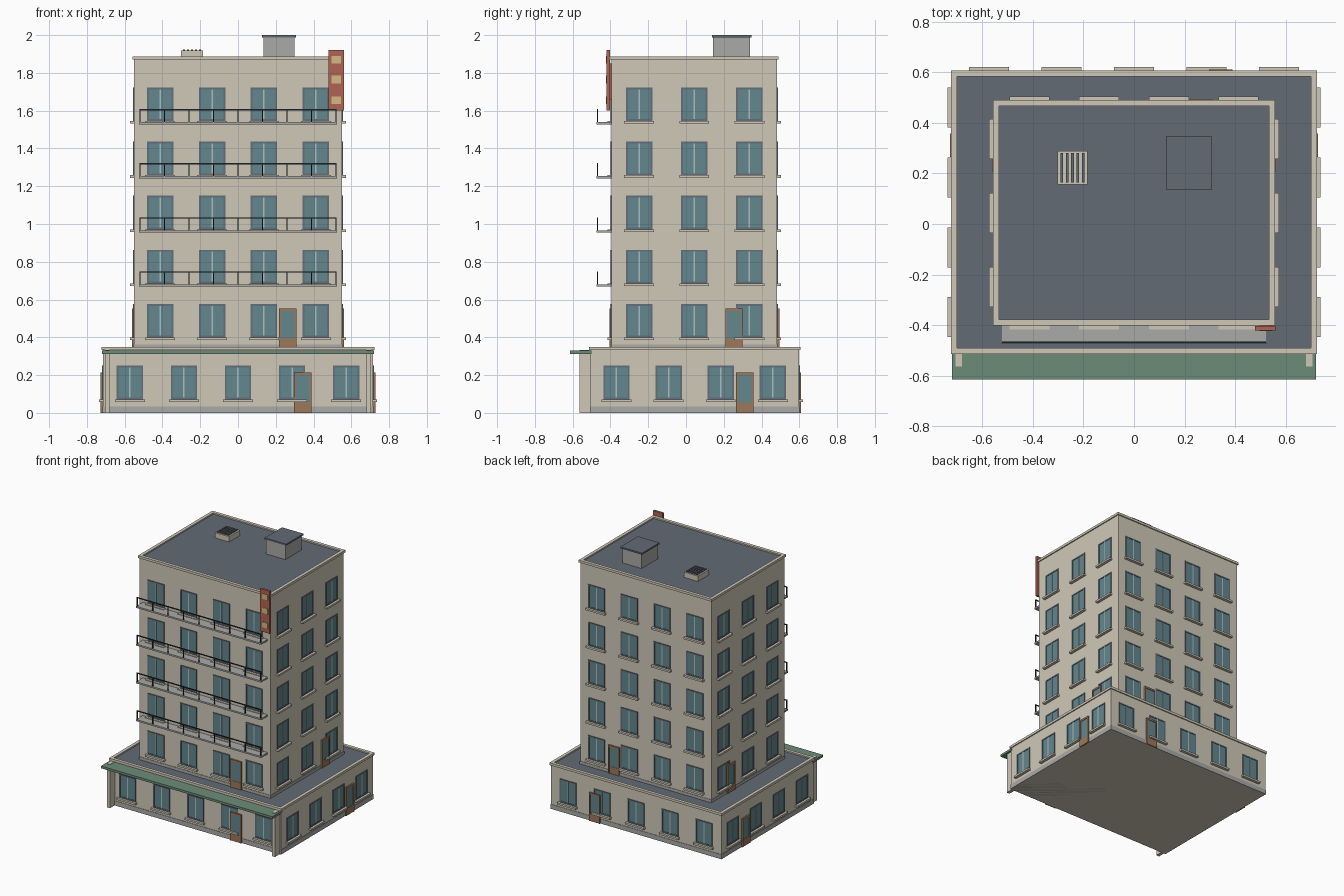
import bpy, bmesh

if "Cube" in bpy.data.objects:
    bpy.data.objects.remove(bpy.data.objects["Cube"])

def material(name, r, g, b):
    m = bpy.data.materials.new(name)
    lin = [(c / 255 / 12.92) if c < 11 else ((c / 255 + 0.055) / 1.055) ** 2.4 for c in (r, g, b)]
    m.diffuse_color = (*lin, 1)
    m.use_nodes = True
    m.node_tree.nodes["Principled BSDF"].inputs["Base Color"].default_value = m.diffuse_color
    return m

WALL = material("cream_wall", 208, 201, 184)
ROOF = material("slate", 98, 107, 117)
GREY = material("concrete", 170, 171, 168)
GLASS = material("glass", 98, 135, 142)
FRAME = material("frame", 100, 112, 122)
PALE = material("pale_bar", 175, 190, 190)
WOOD = material("wood", 156, 120, 90)
DARK = material("dark_metal", 50, 54, 60)
GREEN = material("awning_green", 108, 140, 120)
RED = material("sign_red", 176, 100, 84)
YELLOW = material("sign_yellow", 214, 185, 130)

def boxes(name, items, mat):
    """One object from boxes given as (x0, x1, y0, y1, z0, z1)."""
    bm = bmesh.new()
    for x0, x1, y0, y1, z0, z1 in items:
        vs = bmesh.ops.create_cube(bm, size=1)["verts"]
        for v in vs:
            v.co.x = x1 if v.co.x > 0 else x0
            v.co.y = y1 if v.co.y > 0 else y0
            v.co.z = z1 if v.co.z > 0 else z0
    me = bpy.data.meshes.new(name)
    bm.to_mesh(me)
    bm.free()
    me.materials.append(mat)
    ob = bpy.data.objects.new(name, me)
    bpy.context.collection.objects.link(ob)
    return ob

def ring(x0, x1, y0, y1, z0, z1, t):
    """Four boxes forming a rectangular rim of thickness t."""
    return [(x0, x1, y0, y0 + t, z0, z1), (x0, x1, y1 - t, y1, z0, z1),
            (x0, x0 + t, y0 + t, y1 - t, z0, z1), (x1 - t, x1, y0 + t, y1 - t, z0, z1)]

def block(name, w, d, cy, z0, z1, plinth, nx, ny, rows, door_z):
    """Walled storey block with windows, sills and doors on all four sides."""
    hw, hd = w / 2, d / 2
    boxes(name + "_walls", [(-hw, hw, cy - hd, cy + hd, z0, z1 - 0.016)], WALL)
    p = 0.003
    boxes(name + "_plinth", [(-hw - p, hw + p, cy - hd - p, cy + hd + p, z0, plinth)], GREY)
    e = 0.008
    boxes(name + "_parapet", ring(-hw - e, hw + e, cy - hd - e, cy + hd + e,
                                  z1 - 0.018, z1, 0.024), WALL)
    boxes(name + "_roof", [(-hw + .012, hw - .012, cy - hd + .012, cy + hd - .012,
                            z1 - 0.02, z1 - 0.010)], ROOF)
    frames, glass, bars, sills, doors, dglass = [], [], [], [], [], []
    for axis in "xy":
        for s in (-1, 1):
            def put(dst, u0, u1, za, zb, out, inn=-0.004):
                if axis == "x":
                    a, b = sorted((cy + s * (hd + inn), cy + s * (hd + out)))
                    dst.append((u0, u1, a, b, za, zb))
                else:
                    a, b = sorted((s * (hw + inn), s * (hw + out)))
                    dst.append((a, b, cy + u0, cy + u1, za, zb))
            n, length = (nx, w) if axis == "x" else (ny, d)
            for zb in rows:
                zt = zb + 0.178
                for i in range(n):
                    u = (i + 0.5 - n / 2) * length / n
                    put(glass, u - .062, u + .062, zb + .008, zt - .008, .002)
                    for q in (-1, 1):
                        a, b = sorted((u + q * .060, u + q * .070))
                        put(frames, a, b, zb, zt, .005)
                    put(frames, u - .06, u + .06, zt - .010, zt, .005)
                    put(frames, u - .06, u + .06, zb, zb + .010, .005)
                    put(bars, u - .004, u + .004, zb + .01, zt - .01, .004)
                    put(sills, u - .079, u + .079, zb - .014, zb, .022)
            # glazed door
            u, h = 0.24 * length, 0.215
            for q in (-1, 1):
                a, b = sorted((u + q * .036, u + q * .046))
                put(doors, a, b, door_z, door_z + h, .012)
            put(doors, u - .036, u + .036, door_z + h - .014, door_z + h, .012)
            put(doors, u - .036, u + .036, door_z, door_z + .055, .010)
            put(dglass, u - .036, u + .036, door_z + .055, door_z + h - .014, .008)
    boxes(name + "_window_frames", frames, FRAME)
    boxes(name + "_window_glass", glass, GLASS)
    boxes(name + "_window_bars", bars, PALE)
    boxes(name + "_window_sills", sills, WALL)
    boxes(name + "_doors", doors, WOOD)
    boxes(name + "_door_glass", dglass, GLASS)

STOREY = 0.2865
block("podium", 1.43, 1.104, 0.046, 0, 0.35, 0.035, 5, 4, [0.072], 0)
block("tower", 1.10, 0.876, 0.044, 0.335, 1.888, 0.362, 4, 3,
      [0.399 + STOREY * i for i in range(5)], 0.338)

# Balconies with thin front railings
slabs, rails = [], []
for i in range(4):
    z = 0.668 + STOREY * i
    slabs.append((-.525, .525, -.473, -.39, z, z + .012))
    rails.append((-.522, .522, -.471, -.465, z + .074, z + .081))
    for k in range(9):
        x = -0.518 + k * 1.036 / 8
        rails.append((x - .003, x + .003, -.471, -.465, z + .01, z + .076))
boxes("balcony_slabs", slabs, GREY)
boxes("balcony_railings", rails, DARK)

# Front awning and its two posts
boxes("awning", [(-.72, .72, -.615, -.497, .312, .329)], GREEN)
boxes("awning_posts", [(-.705, -.68, -.564, -.505, 0, .332),
                       (.68, .705, -.564, -.505, 0, .332)], WALL)

# Blank vertical sign with three panels
boxes("sign_board", [(.478, .56, -.42, -.403, 1.60, 1.922)], RED)
boxes("sign_bracket", [(.50, .54, -.405, -.39, 1.66, 1.85)], RED)
boxes("sign_panels", [(.496, .545, -.423, -.415, z, z + .04)
                      for z in (1.635, 1.745, 1.85)], YELLOW)

# Roof access hut
boxes("roof_hut", [(.136, .298, .143, .338, 1.87, 1.992)], GREY)
boxes("roof_hut_lid", [(.127, .308, .137, .346, 1.988, 2.0)], ROOF)

# Roof vent with slats
boxes("roof_vent", [(-.302, -.184, .156, .288, 1.87, 1.918)], WALL)
boxes("vent_slats", [(x - .005, x + .005, .164, .280, 1.91, 1.925)
                     for x in (-.243 + .021 * k for k in range(-2, 3))], ROOF)
